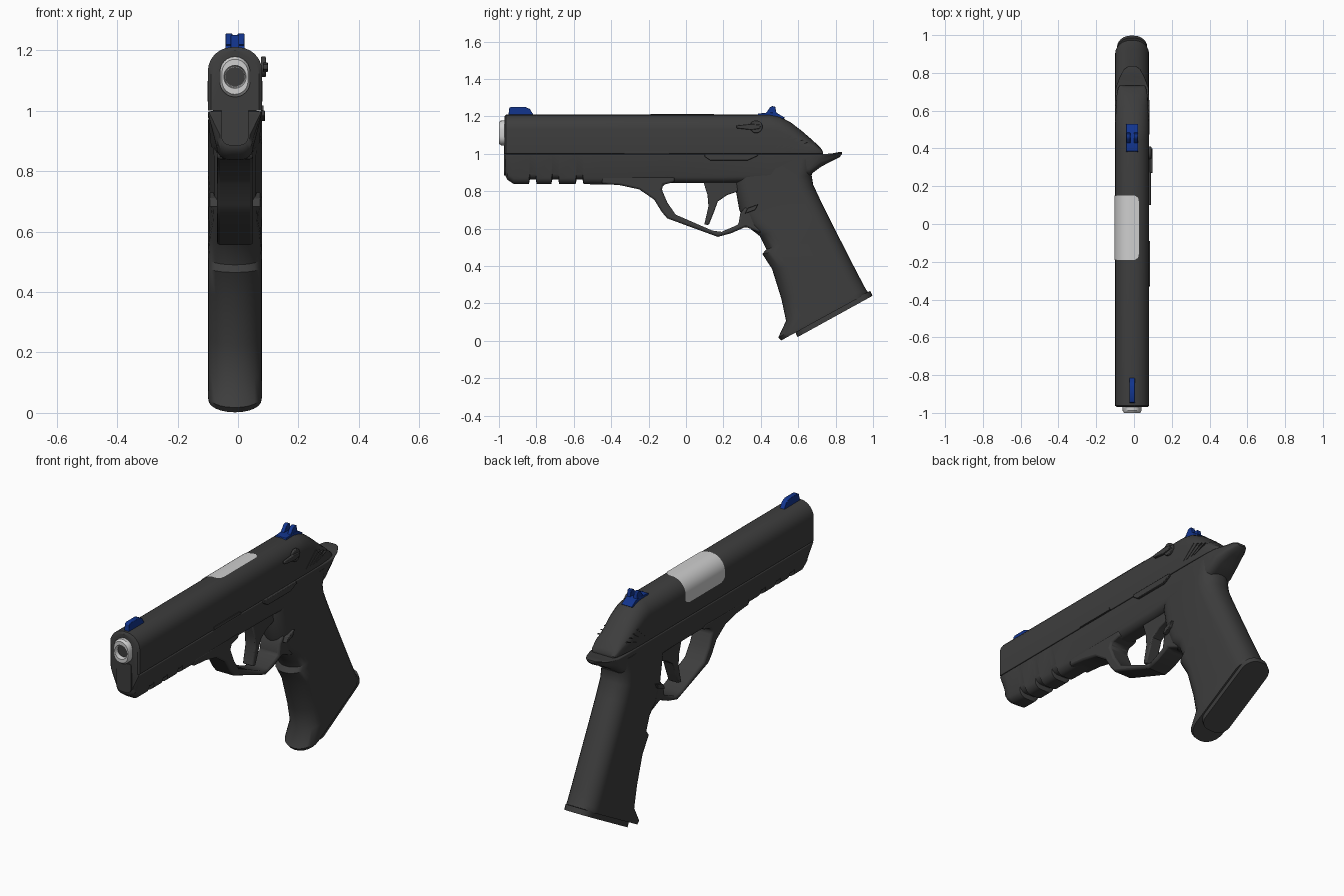
import bpy, bmesh, math

CX = -0.01  # centre plane of the body


def material(name, rgb):
    m = bpy.data.materials.new(name)
    m.diffuse_color = (*rgb, 1)
    return m


DARK = material("dark_grey", (0.047, 0.047, 0.047))
SILVER = material("silver", (0.62, 0.62, 0.62))
BLUE = material("navy_blue", (0.006, 0.035, 0.27))


def finish(name, bm, mat, angle=35, bevel=0):
    bmesh.ops.recalc_face_normals(bm, faces=bm.faces)
    me = bpy.data.meshes.new(name)
    bm.to_mesh(me)
    bm.free()
    me.materials.append(mat)
    ob = bpy.data.objects.new(name, me)
    bpy.context.collection.objects.link(ob)
    bpy.ops.object.select_all(action='DESELECT')
    bpy.context.view_layer.objects.active = ob
    ob.select_set(True)
    bpy.ops.object.shade_smooth_by_angle(angle=math.radians(angle))
    if bevel:
        b = ob.modifiers.new("bevel", 'BEVEL')
        b.width, b.segments, b.limit_method = bevel, 2, 'ANGLE'
        b.angle_limit = math.radians(40)
    return ob


def ring(a, b, wa, wb, ra, rb, n=7):
    """Rounded section running from (y, z) point a to point b."""
    length = math.dist(a, b)
    pts = []
    for sx, end, start in ((1, 0, -90), (1, 1, 0), (-1, 1, 90), (-1, 0, 180)):
        w, r = ((wa, ra), (wb, rb))[end]
        rx, rv = min(r, w), min(r, length * (0.49 if ra + rb > length else 0.8))
        cu, cv = sx * (w - rx), (length - rv if end else rv)
        for i in range(n):
            t = math.radians(start + 90 * i / (n - 1))
            u, v = cu + rx * math.cos(t), (cv + rv * math.sin(t)) / length
            pts.append((CX + u, a[0] + (b[0] - a[0]) * v, a[1] + (b[1] - a[1]) * v))
    return pts


def loft(name, rings, mat, angle=35, closed=True):
    bm = bmesh.new()
    vs = [[bm.verts.new(p) for p in r] for r in rings]
    n = len(vs[0])
    for r0, r1 in zip(vs, vs[1:]):
        for i in range(n if closed else n - 1):
            j = (i + 1) % n
            bm.faces.new((r0[i], r0[j], r1[j], r1[i]))
    if closed:
        bm.faces.new(vs[0])
        bm.faces.new(vs[-1])
        bmesh.ops.remove_doubles(bm, verts=bm.verts, dist=1e-5)
    return finish(name, bm, mat, angle)


def prism(name, pts, half, mat, cx=CX, bevel=0.006):
    """Side profile in (y, z), extruded across x."""
    bm = bmesh.new()
    l, r = ([bm.verts.new((cx + s * half, y, z)) for y, z in pts] for s in (-1, 1))
    bm.faces.new(l)
    bm.faces.new(r)
    for i in range(len(pts)):
        j = (i + 1) % len(pts)
        bm.faces.new((l[i], l[j], r[j], r[i]))
    return finish(name, bm, mat, bevel=bevel)


def disc(cy, cz, r, n=20):
    return [(cy + r * math.cos(6.28319 * i / n), cz + r * math.sin(6.28319 * i / n)) for i in range(n)]


# Slide: y, top height, half width
slide = [(-0.97, 1.20, 0.08), (-0.962, 1.21, 0.09), (0.45, 1.21, 0.09), (0.50, 1.20, 0.09),
         (0.56, 1.168, 0.089), (0.62, 1.122, 0.087), (0.68, 1.07, 0.082), (0.72, 1.032, 0.074),
         (0.732, 1.012, 0.066)]
loft("slide", [ring((y, 1.0), (y, z), w, w, 0.004, 0.08) for y, z, w in slide], DARK)

# Frame with rail notches and rear tang: y, bottom, top, bottom half width, top half width
frame = [(-0.965, 0.88, 0.998, 0.05, 0.085), (-0.955, 0.862, 0.998, 0.058, 0.089),
         (-0.92, 0.838, 0.998, 0.06, 0.09)]
for y in (-0.84, -0.72, -0.59):
    frame += [(y, 0.838, 0.998, 0.06, 0.09), (y + 0.005, 0.862, 0.998, 0.064, 0.09),
              (y + 0.037, 0.862, 0.998, 0.064, 0.09), (y + 0.042, 0.838, 0.998, 0.06, 0.09)]
frame += [(-0.4, 0.836, 0.998, 0.06, 0.09), (-0.1, 0.845, 0.998, 0.06, 0.09),
          (0.2, 0.845, 0.998, 0.062, 0.09), (0.45, 0.85, 0.998, 0.08, 0.09),
          (0.66, 0.885, 0.998, 0.08, 0.09), (0.72, 0.93, 0.998, 0.075, 0.087),
          (0.78, 0.962, 1.002, 0.055, 0.065), (0.82, 0.982, 1.01, 0.035, 0.043),
          (0.833, 0.996, 1.009, 0.02, 0.025)]
loft("frame", [ring((y, a), (y, b), wa, wb, 0.04, 0.006) for y, a, b, wa, wb in frame], DARK)

# Grip: front y, z, back y, z, front half width
grip = [(0.26, 0.97, 0.70, 0.97, 0.075), (0.26, 0.84, 0.672, 0.885, 0.07),
        (0.285, 0.70, 0.68, 0.835, 0.07), (0.33, 0.61, 0.715, 0.76, 0.075),
        (0.395, 0.56, 0.75, 0.69, 0.085), (0.43, 0.49, 0.80, 0.59, 0.09),
        (0.408, 0.465, 0.82, 0.55, 0.09), (0.46, 0.385, 0.868, 0.455, 0.09),
        (0.51, 0.225, 0.925, 0.345, 0.09), (0.535, 0.107, 0.962, 0.275, 0.09),
        (0.493, 0.018, 0.972, 0.262, 0.09), (0.508, 0.002, 0.97, 0.255, 0.088)]
loft("grip", [ring((a, b), (c, d), w, 0.09, 0.085, 0.08) for a, b, c, d, w in grip], DARK, 40)

# Magazine base plate
loft("magazine_base", [ring((0.583, 0.05), (0.985, 0.268), 0.08, 0.08, 0.06, 0.07),
                       ring((0.596, 0.02), (0.997, 0.241), 0.08, 0.08, 0.06, 0.07)], DARK)

# Trigger guard and trigger
prism("trigger_guard", [(-0.45, 0.84), (-0.35, 0.832), (-0.25, 0.81), (-0.17, 0.755), (-0.13, 0.69),
                        (-0.10, 0.655), (0.03, 0.607), (0.17, 0.556), (0.24, 0.575), (0.32, 0.61),
                        (0.40, 0.575), (0.42, 0.66), (0.32, 0.72), (0.29, 0.68), (0.28, 0.622),
                        (0.19, 0.583), (0.14, 0.59), (-0.055, 0.675), (-0.10, 0.74), (-0.13, 0.81),
                        (-0.12, 0.835), (-0.06, 0.85), (-0.06, 0.88), (-0.45, 0.88)], 0.06, DARK, bevel=0.01)
prism("trigger", [(0.09, 0.86), (0.115, 0.78), (0.12, 0.72), (0.098, 0.622), (0.122, 0.62), (0.15, 0.69),
                  (0.17, 0.745), (0.22, 0.78), (0.28, 0.80), (0.28, 0.86)], 0.032, DARK)

# Barrel muzzle with bore
muzzle = [(-0.95, 0.05, 0.067), (-0.988, 0.05, 0.067), (-1.0, 0.043, 0.058),
          (-1.0, 0.037, 0.038), (-0.977, 0.033, 0.034)]
loft("muzzle", [ring((y, 1.112 - h), (y, 1.112 + h), w, w, w, w) for y, w, h in muzzle], SILVER)
loft("bore", [ring((y, 1.08), (y, 1.144), 0.032, 0.032, 0.032, 0.032) for y in (-0.976, -0.98)], DARK)
# Guide rod cover below the muzzle
loft("guide_cover", [ring((y, 0.885), (y, 1.045), 0.045, 0.045, 0.03, 0.01) for y in (-0.962, -0.974)], DARK)


# Chamber plate wrapping from the slide top over its left side
def chamber_strip(y, x_end, z_end):
    pts = [(x_end, y, 1.213), ((x_end - 0.02) / 2, y, 1.213)]
    for i in range(11):
        t = math.radians(90 + 9 * i)
        pts.append((CX - 0.01 + 0.083 * math.cos(t), y, 1.13 + 0.083 * math.sin(t)))
    return pts + [(CX - 0.093, y, z_end)]


loft("chamber", [chamber_strip(y, x, z) for y, x, z in
                 ((-0.19, 0.005, 1.10), (-0.18, 0.02, 1.09), (-0.16, 0.029, 1.08),
                  (0.12, 0.029, 1.08), (0.14, 0.02, 1.09), (0.15, 0.005, 1.10))], SILVER, closed=False)

# Sights
prism("front_sight", [(-0.95, 1.2), (-0.945, 1.245), (-0.935, 1.251), (-0.86, 1.251), (-0.835, 1.24),
                      (-0.81, 1.2)], 0.014, BLUE, bevel=0.002)
prism("rear_sight_base", [(0.38, 1.2), (0.385, 1.216), (0.48, 1.222), (0.53, 1.192), (0.50, 1.18)],
      0.032, BLUE, bevel=0.002)
for side, s in (("left", -1), ("right", 1)):
    prism("rear_sight_post_" + side, [(0.415, 1.2), (0.45, 1.25), (0.462, 1.255), (0.477, 1.252),
                                      (0.487, 1.2)], 0.011, BLUE, cx=CX + s * 0.02, bevel=0.002)
    # Diagonal grip ridges on the slide rear
    for i in range(4):
        y = 0.475 + 0.03 * i
        prism(f"slide_ridge_{side}_{i}", [(y, 1.03), (y + 0.012, 1.03), (y + 0.092, 1.098 - 0.012 * i),
                                          (y + 0.08, 1.098 - 0.012 * i)], 0.004, DARK,
              cx=CX + s * 0.087, bevel=0)

# Right-hand controls
RX = 0.08
prism("safety_pivot", disc(0.375, 1.145, 0.034), 0.008, DARK, cx=RX + 0.004, bevel=0.003)
prism("safety_lever", [(0.27, 1.137), (0.35, 1.128), (0.395, 1.135), (0.40, 1.155), (0.35, 1.16),
                       (0.27, 1.152)], 0.008, DARK, cx=RX + 0.011, bevel=0.003)
prism("slide_stop", [(0.10, 0.985), (0.13, 0.965), (0.33, 0.965), (0.385, 0.99), (0.38, 1.0), (0.10, 1.0)],
      0.008, DARK, cx=RX + 0.002, bevel=0.003)
prism("takedown_strip", [(-0.33, 1.0), (-0.325, 1.017), (-0.10, 1.017), (-0.09, 1.0)], 0.004, DARK,
      cx=RX, bevel=0)
prism("magazine_release", [(0.315, 0.68), (0.37, 0.70), (0.385, 0.73), (0.33, 0.71)], 0.085, DARK,
      cx=CX, bevel=0.003)
